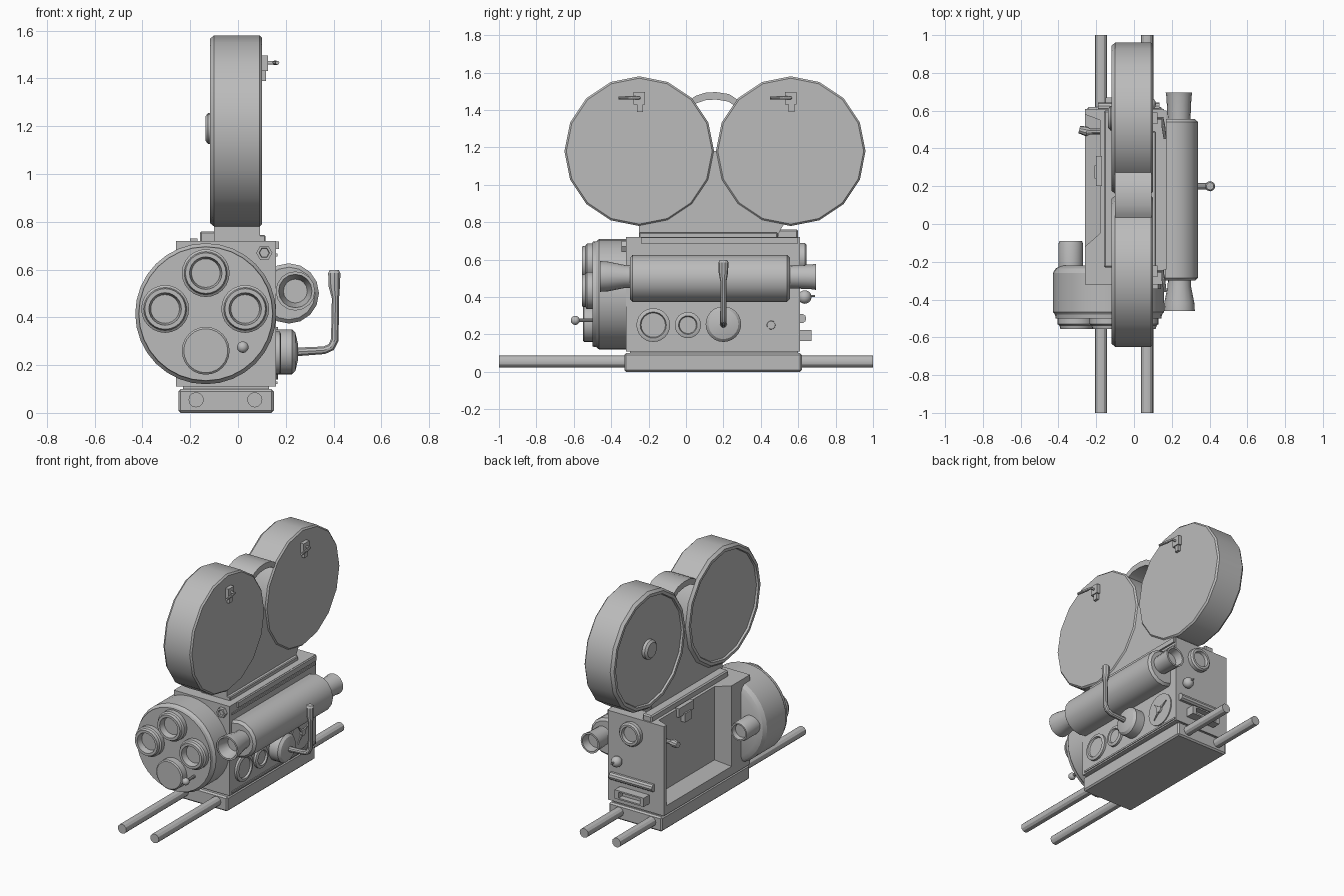
import bpy, bmesh, math
from mathutils import Vector

if "Cube" in bpy.data.objects:
    bpy.data.objects.remove(bpy.data.objects["Cube"])

grey = bpy.data.materials.new("plain_grey")
grey.use_nodes = True
grey.diffuse_color = (0.5, 0.5, 0.5, 1)
grey.node_tree.nodes["Principled BSDF"].inputs["Base Color"].default_value = (0.5, 0.5, 0.5, 1)


def finish(name, bm):
    bmesh.ops.recalc_face_normals(bm, faces=bm.faces)
    mesh = bpy.data.meshes.new(name)
    bm.to_mesh(mesh)
    bm.free()
    ob = bpy.data.objects.new(name, mesh)
    bpy.context.collection.objects.link(ob)
    mesh.materials.append(grey)
    smooth(ob)
    return ob


def smooth(ob):
    bpy.ops.object.select_all(action='DESELECT')
    ob.select_set(True)
    bpy.context.view_layer.objects.active = ob
    bpy.ops.object.shade_smooth_by_angle(angle=math.radians(30))


def place(axis, a, b, t):
    """Put a 2D point (a, b) at depth t along the named axis."""
    return {'X': (t, a, b), 'Y': (a, t, b), 'Z': (a, b, t)}[axis]


def lathe(name, axis, centre, profile, sides=24):
    """Turn (depth, radius) pairs round an axis, capping both ends."""
    bm = bmesh.new()
    rings = []
    for t, r in profile:
        angles = [2 * math.pi * i / sides for i in range(sides)]
        rings.append([bm.verts.new(place(axis, centre[0] + r * math.cos(a),
                                         centre[1] + r * math.sin(a), t)) for a in angles])
    for p, q in zip(rings, rings[1:]):
        for i in range(sides):
            j = (i + 1) % sides
            bm.faces.new((p[i], p[j], q[j], q[i]))
    bm.faces.new(rings[0])
    bm.faces.new(rings[-1])
    return finish(name, bm)


def prism(name, axis, points, t0, t1, bevel=0):
    """Extrude a 2D outline along an axis."""
    bm = bmesh.new()
    ends = [[bm.verts.new(place(axis, a, b, t)) for a, b in points] for t in (t0, t1)]
    bm.faces.new(ends[0])
    bm.faces.new(ends[1])
    for i in range(len(points)):
        j = (i + 1) % len(points)
        bm.faces.new((ends[0][i], ends[0][j], ends[1][j], ends[1][i]))
    if bevel:
        bmesh.ops.bevel(bm, geom=bm.edges[:], offset=bevel, segments=1, affect='EDGES')
    return finish(name, bm)


def box(name, x, y, z, bevel=0):
    return prism(name, 'Z', [(x[0], y[0]), (x[1], y[0]), (x[1], y[1]), (x[0], y[1])], *z, bevel)


def ball(name, centre, radius):
    bm = bmesh.new()
    bmesh.ops.create_uvsphere(bm, u_segments=16, v_segments=10, radius=radius)
    bmesh.ops.translate(bm, verts=bm.verts, vec=Vector(centre))
    return finish(name, bm)


def rod(name, points):
    """Sweep a round section along (x, y, z, radius) points."""
    curve = bpy.data.curves.new(name, 'CURVE')
    curve.dimensions = '3D'
    curve.bevel_depth = 1
    curve.bevel_resolution = 3
    curve.use_fill_caps = True
    spline = curve.splines.new('POLY')
    spline.points.add(len(points) - 1)
    for p, (x, y, z, r) in zip(spline.points, points):
        p.co = (x, y, z, 1)
        p.radius = r
    ob = bpy.data.objects.new(name, curve)
    bpy.context.collection.objects.link(ob)
    curve.materials.append(grey)
    bpy.ops.object.select_all(action='DESELECT')
    ob.select_set(True)
    bpy.context.view_layer.objects.active = ob
    bpy.ops.object.convert(target='MESH')
    smooth(bpy.context.object)


# Base and support rods
box("base_plate", (-.25, .15), (-.33, .62), (0, .1), .01)
box("base_spacer", (-.23, .13), (-.3, .6), (.09, .12))
for side, x in (("right", -.175), ("left", .07)):
    lathe(side + "_support_rod", 'Y', (x, .055), [(-1, .032), (1, .032)], 12)

# Body, with a sunken door framed on its right side
box("body", (-.18, .16), (-.32, .61), (.11, .72))
prism("door_front_frame", 'Z', [(-.17, -.32), (-.26, -.32), (-.26, -.12), (-.18, -.05), (-.17, -.05)], .11, .72)
prism("door_sill", 'Y', [(-.17, .11), (-.26, .11), (-.26, .17), (-.18, .22), (-.17, .22)], -.2, .6)
prism("door_rear_frame", 'Z', [(-.17, .61), (-.26, .61), (-.26, .58), (-.18, .55), (-.17, .55)], .11, .72)
box("door_hinge", (-.2, -.17), (.2, .36), (.67, .73))
box("door_catch", (-.21, -.17), (.24, .31), (.62, .68))
rod("door_lever", [(-.17, .49, .56, .015), (-.23, .49, .56, .015), (-.25, .49, .56, .026), (-.29, .5, .56, .02)])
box("top_right_rail", (-.16, -.09), (-.23, .6), (.71, .76), .008)
box("top_left_rail", (.15, .172), (-.24, .6), (.685, .718))
for z in (.12, .655):
    box("side_trim", (.155, .166), (-.3, .6), (z, z + .012))

# Turret drum and lenses
lathe("turret_drum", 'Y', (-.135, .415),
      [(-.22, .25), (-.235, .28), (-.26, .295), (-.465, .295), (-.48, .283), (-.5, .28), (-.5, .27)], 32)
for name, x, z in (("top", -.135, .585), ("right", -.305, .435), ("left", .03, .435)):
    lathe(name + "_lens", 'Y', (x, z),
          [(-.49, .1), (-.53, .1), (-.537, .09), (-.555, .085), (-.555, .068), (-.515, .06)])
lathe("blank_lens_cover", 'Y', (-.135, .26), [(-.49, .1), (-.545, .1), (-.552, .092)])
rod("turret_pin", [(.02, -.49, .275, .01), (.02, -.59, .275, .01)])
ball("turret_knob", (.02, -.592, .275), .024)
lathe("rear_eyepiece", 'Y', (-.335, .435), [(-.24, .065), (-.105, .065), (-.09, .06), (-.09, .05), (-.12, .045)])
lathe("front_nut", 'Y', (.11, .67), [(-.31, .034), (-.345, .034), (-.345, .022), (-.33, .02)], 6)

# Side viewfinder
lathe("viewfinder_tube", 'Y', (.213, .5), [(-.3, .11), (-.285, .126), (.54, .126), (.555, .11)], 16)
lathe("viewfinder_hood", 'Y', (.24, .51),
      [(-.28, .06), (-.33, .062), (-.42, .08), (-.46, .082), (-.46, .07), (-.38, .05)], 16)
lathe("viewfinder_eyepiece", 'Y', (.238, .508),
      [(.53, .06), (.67, .066), (.695, .07), (.695, .058), (.64, .05)], 16)

# Dials and crank on the left side
for name, y, r in (("large", -.175, .09), ("small", .01, .07)):
    lathe(name + "_gauge", 'X', (y, .25), [(.15, r), (.175, r), (.18, r - .01), (.18, r - .02), (.168, r - .025)])
lathe("footage_dial", 'X', (.455, .25), [(.15, .11), (.167, .11)])
lathe("dial_hub", 'X', (.455, .25), [(.16, .025), (.178, .022)], 12)
for turn in (0.5, 2.3, 4.0):
    c, s = math.cos(turn), math.sin(turn)
    prism("dial_needle", 'X', [(.455 - .012 * s, .25 + .012 * c), (.455 + .012 * s, .25 - .012 * c),
                               (.455 + .08 * c, .25 + .08 * s)], .166, .174)
lathe("crank_boss", 'X', (.2, .255), [(.15, .095), (.225, .095), (.24, .08), (.252, .03)])
rod("crank_arm", [(.24, .2, .255, .019), (.36, .2, .262, .017), (.39, .2, .275, .017), (.405, .2, .305, .017),
                  (.408, .2, .48, .016), (.403, .2, .53, .025), (.403, .2, .585, .027), (.403, .2, .597, .02)])

# Rear fittings
lathe("rear_gauge", 'Y', (-.02, .61), [(.6, .08), (.635, .08), (.645, .07), (.645, .055), (.625, .05)])
ball("rear_knob", (.08, .635, .4), .036)
rod("rear_knob_pin", [(.08, .64, .405, .006), (.08, .69, .405, .006)])
rod("rear_bar", [(-.19, .618, .285, .025), (.135, .618, .285, .025)])
box("rear_socket", (-.15, .07), (.6, .63), (.165, .225))
for x in ((-.15, -.12), (.04, .07)):
    box("socket_side", x, (.62, .67), (.165, .225))
for z in ((.165, .175), (.215, .225)):
    box("socket_edge", (-.13, .05), (.62, .67), z)

# Film magazines, neck and carrying strap
for name, y in (("front", -.25), ("rear", .56)):
    lathe(name + "_magazine", 'X', (y, 1.18),
          [(.1, .39), (.09, .4), (-.1, .4), (-.118, .385), (-.118, .365), (-.105, .36)], 16)
    box(name + "_latch_plate", (.095, .118), (y - .012, y + .02), (1.39, 1.47))
    box(name + "_latch_head", (.095, .125), (y - .03, y + .03), (1.43, 1.495))
    rod(name + "_latch_lever", [(.11, y, 1.465, .008), (.15, y, 1.465, .008),
                                (.155, y - .04, 1.465, .01), (.165, y - .11, 1.465, .008)])
lathe("magazine_hub", 'X', (.56, 1.19), [(-.1, .065), (-.125, .065), (-.137, .05)], 16)
prism("magazine_neck", 'X', [(-.25, .71), (.49, .71), (.5, .75), (.53, .8), (.4, .85), (.25, 1),
                             (.165, 1.18), (.145, 1.18), (.06, 1), (-.09, .85), (-.25, .82)], -.1, .092)
box("neck_foot", (-.1, .115), (-.25, .49), (.715, .745), .005)
outer = [(-.02, 1.42), (.05, 1.475), (.1, 1.492), (.16, 1.496), (.23, 1.485), (.33, 1.42)]
inner = [(y * .96 + .006, z - .04) for y, z in reversed(outer)]
prism("carrying_strap", 'X', outer + inner, -.1, .092)
